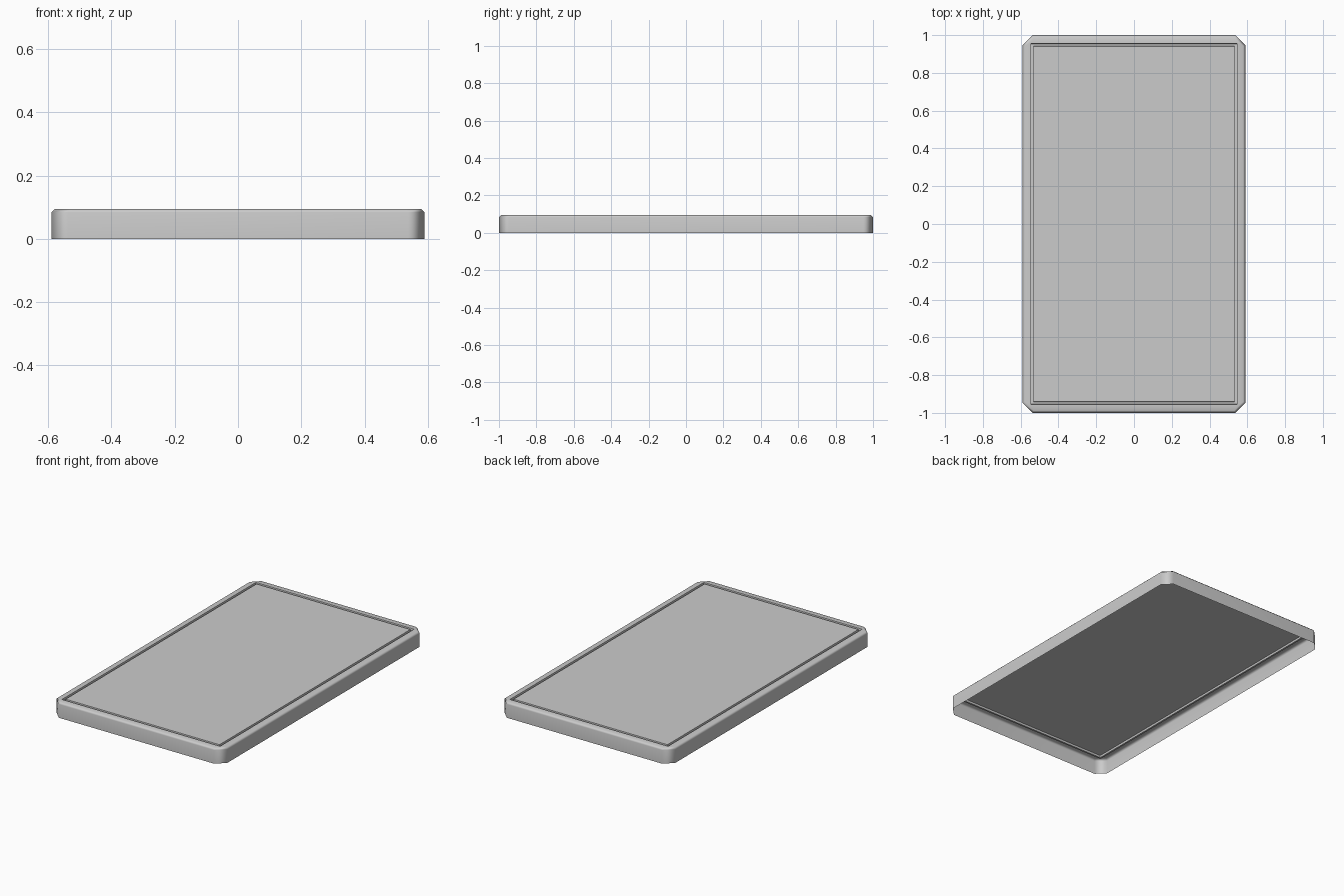
import bpy, bmesh, math

cube = bpy.data.objects.get("Cube")
if cube:
    bpy.data.objects.remove(cube, do_unlink=True)

grey = bpy.data.materials.new("light_grey")
grey.use_nodes = True
colour = (0.6, 0.6, 0.6, 1)
grey.diffuse_color = colour
grey.node_tree.nodes["Principled BSDF"].inputs["Base Color"].default_value = colour

W, L, CUT = 0.59, 1.0, 0.053


def ring(bm, inset, cut, z):
    """Eight-point outline: a rectangle with clipped corners."""
    x, y = W - inset, L - inset
    pts = []
    for sx, sy in ((1, 1), (-1, 1), (-1, -1), (1, -1)):
        pair = [(sx * x, sy * (y - cut)), (sx * (x - cut), sy * y)]
        pts += pair if sx * sy > 0 else pair[::-1]
    return [bm.verts.new((px, py, z)) for px, py in pts]


def square_ring(bm, inset, z):
    x, y = W - inset, L - inset
    return [bm.verts.new((sx * x, sy * y, z))
            for sx, sy in ((1, 1), (-1, 1), (-1, -1), (1, -1))]


def bridge(bm, a, b):
    n = len(a)
    for i in range(n):
        j = (i + 1) % n
        bm.faces.new((a[i], a[j], b[j], b[i]))


bm = bmesh.new()

# Open-bottomed outer wall and bevelled rim
wall = [ring(bm, 0, CUT, 0), ring(bm, 0, CUT, 0.084), ring(bm, 0.012, CUT - 0.006, 0.095)]
for low, high in zip(wall, wall[1:]):
    bridge(bm, low, high)

# Square-cornered groove around the panel
groove = [square_ring(bm, i, z) for i, z in
          ((0.044, 0.095), (0.046, 0.083), (0.057, 0.083), (0.059, 0.095))]
for outer, inner in zip(groove, groove[1:]):
    bridge(bm, outer, inner)

# Flat rim between the clipped outline and the square groove
rim, edge = wall[-1], groove[0]
for i in range(4):
    a, b, c = rim[2 * i], rim[2 * i + 1], rim[(2 * i + 2) % 8]
    bm.faces.new((a, b, edge[i]))
    bm.faces.new((b, c, edge[(i + 1) % 4], edge[i]))

# Flat central panel
bm.faces.new(groove[-1])

mesh = bpy.data.meshes.new("tray_cover")
bm.to_mesh(mesh)
bm.free()
mesh.materials.append(grey)
cover = bpy.data.objects.new("tray_cover", mesh)
bpy.context.collection.objects.link(cover)

# Soft clipped corners with sharp groove edges
bpy.context.view_layer.objects.active = cover
cover.select_set(True)
bpy.ops.object.shade_smooth_by_angle(angle=math.radians(50))
weighted = cover.modifiers.new("weighted_normals", "WEIGHTED_NORMAL")
weighted.keep_sharp = True
